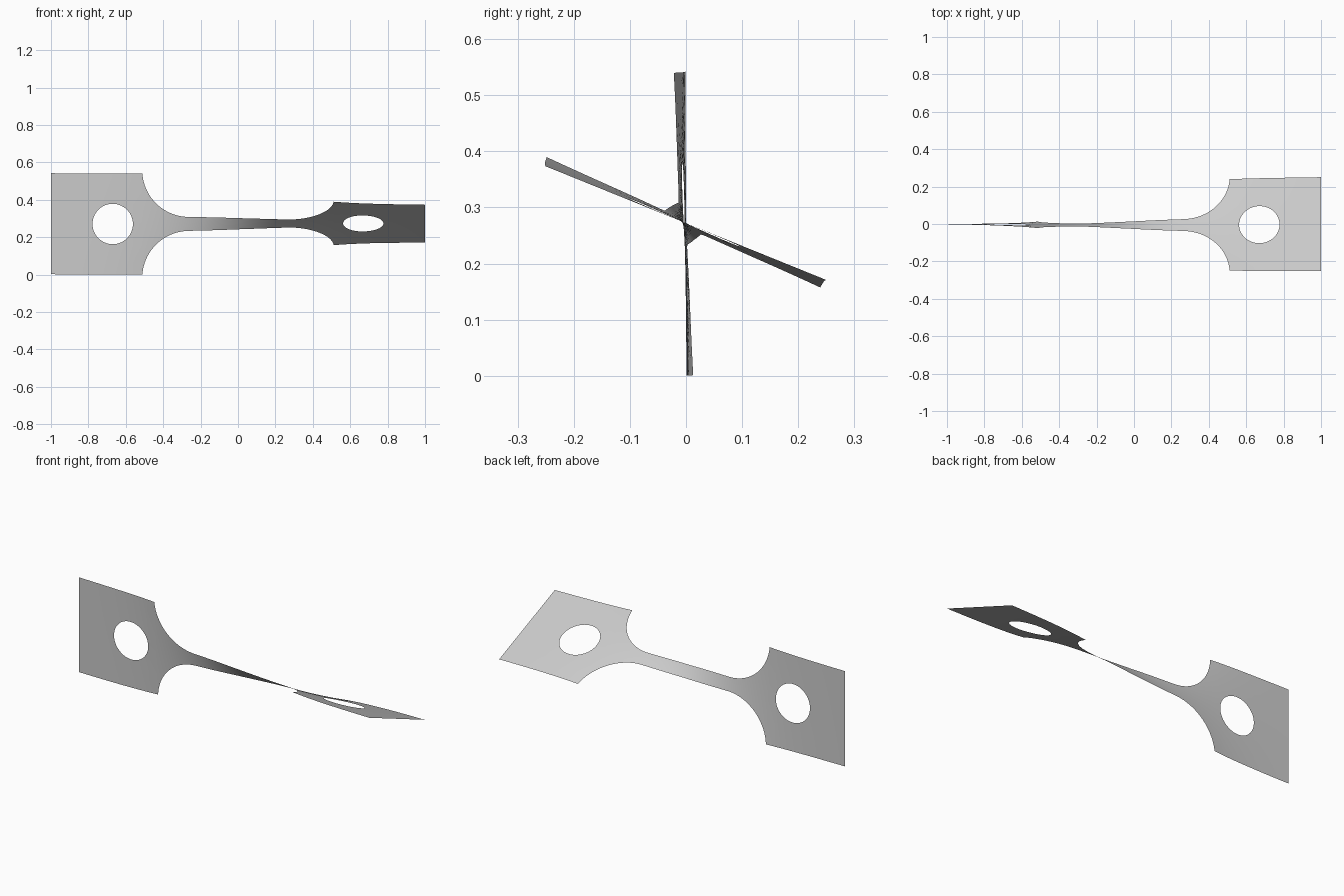
import bpy, bmesh
from math import sin, cos, pi, sqrt, tanh, radians

cube = bpy.data.objects.get("Cube")
if cube:
    bpy.data.objects.remove(cube, do_unlink=True)

MID_Z = 0.272       # height of the long axis
GRIP = 0.27         # half width of the end plates
NECK = 0.038        # half width of the neck
FILLET = 0.25       # radius between plate and neck
NECK_END = 0.262
HOLE_X, HOLE_R = 0.67, 0.108
CORNER = NECK_END + sqrt(FILLET**2 - (NECK + FILLET - GRIP)**2)
ROWS = 8


def outer(x):
    """Half width of the flat outline."""
    x = abs(x)
    if x >= CORNER - 1e-6:
        return GRIP
    if x <= NECK_END:
        return NECK - 0.002 * (1 - x / NECK_END)
    return NECK + FILLET - sqrt(FILLET**2 - (x - NECK_END)**2)


def inner(x):
    """Half height of the round hole."""
    d = HOLE_R**2 - (abs(x) - HOLE_X)**2
    return sqrt(d) if d > 1e-8 else 0.0


def twisted(x, h):
    """Turn the flat sheet about its long axis, with a slight sag."""
    a = radians(34.1) * (1 + tanh(2.8 * x))
    sag = max(0.0, 1 - x * x)
    return (x, -0.006 * sag - h * sin(a), MID_Z + 0.004 * sag * x - h * cos(a) * -1)


# Column positions: neck, fillet, hole, outer end
half = [NECK_END * i / 14 for i in range(15)]
half += [NECK_END + (CORNER - NECK_END) * sin(pi / 2 * i / 20) for i in range(1, 21)]
half += [HOLE_X - HOLE_R * cos(pi * i / 28) for i in range(29)]
half += [HOLE_X + HOLE_R + (1 - HOLE_X - HOLE_R) * i / 8 for i in range(1, 9)]
columns = [-x for x in reversed(half[1:])] + half

# Upper and lower bands of the sheet meet on the axis and part around the holes
bm = bmesh.new()
for side in (1, -1):
    grid = []
    for x in columns:
        lo, hi = inner(x), outer(x)
        grid.append([bm.verts.new(twisted(x, side * (lo + (hi - lo) * j / ROWS)))
                     for j in range(ROWS + 1)])
    for a, b in zip(grid, grid[1:]):
        for j in range(ROWS):
            quad = (a[j], b[j], b[j + 1], a[j + 1])
            bm.faces.new(quad if side > 0 else quad[::-1])
bmesh.ops.remove_doubles(bm, verts=bm.verts, dist=1e-5)
for f in bm.faces:
    f.smooth = True

mesh = bpy.data.meshes.new("twisted_strip")
bm.to_mesh(mesh)
bm.free()
strip = bpy.data.objects.new("twisted_strip", mesh)
bpy.context.collection.objects.link(strip)

# Plain grey sheet
grey = bpy.data.materials.new("light_grey")
grey.use_nodes = True
colour = (0.6, 0.6, 0.6, 1)
grey.diffuse_color = colour
grey.node_tree.nodes["Principled BSDF"].inputs["Base Color"].default_value = colour
mesh.materials.append(grey)
